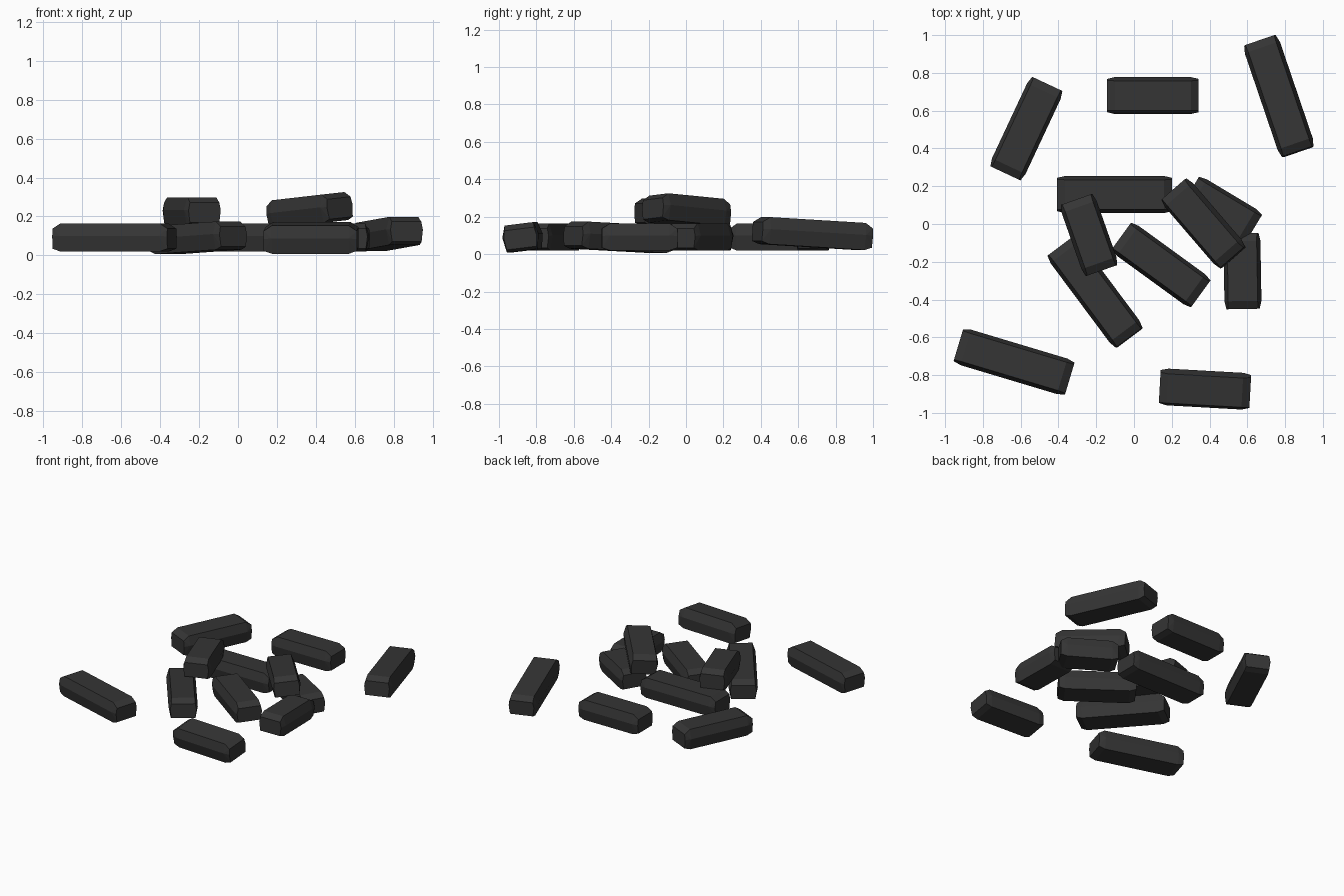
import bpy, bmesh
from math import radians

if "Cube" in bpy.data.objects:
    bpy.data.objects.remove(bpy.data.objects["Cube"])

# dark material shared by every bar
mat = bpy.data.materials.new("dark_grey")
mat.diffuse_color = (0.035, 0.035, 0.035, 1)
mat.use_nodes = True
mat.node_tree.nodes["Principled BSDF"].inputs["Base Color"].default_value = mat.diffuse_color

W, H = 0.098, 0.0725  # half width and half height of a bar


def bar(name, x, y, z, length, yaw, pitch=0, roll=0):
    """Six-sided bar with bevelled ends, made as a convex hull."""
    bm = bmesh.new()
    for s in (-1, 1):
        # full section, set back from the end
        xs = s * (length / 2 - 0.042)
        for py, pz in ((W - 0.02, H), (W, 0.008), (W - 0.015, -H)):
            bm.verts.new((xs, py, pz))
            bm.verts.new((xs, -py, pz))
        # smaller end face
        xe = s * length / 2
        for py, pz in ((W - 0.018, 0.045), (W - 0.01, 0.005), (W - 0.018, -0.058)):
            bm.verts.new((xe, py, pz))
            bm.verts.new((xe, -py, pz))
    bmesh.ops.convex_hull(bm, input=bm.verts[:])
    bmesh.ops.dissolve_limit(bm, angle_limit=radians(1), verts=bm.verts[:], edges=bm.edges[:])
    bmesh.ops.recalc_face_normals(bm, faces=bm.faces[:])
    me = bpy.data.meshes.new(name)
    bm.to_mesh(me)
    bm.free()
    me.materials.append(mat)
    ob = bpy.data.objects.new(name, me)
    ob.location = (x, y, z)
    ob.rotation_euler = (radians(roll), radians(-pitch), radians(yaw))
    bpy.context.collection.objects.link(ob)


# scattered outer bars
bar("outer_bar_back_left", -0.57, 0.505, 0.092, 0.523, 64.9)
bar("outer_bar_back", 0.10, 0.68, 0.092, 0.485, 0)
bar("outer_bar_back_right", 0.767, 0.677, 0.11, 0.623, -71.2, 3.3)
bar("outer_bar_front_left", -0.635, -0.73, 0.092, 0.616, -16.7)
bar("outer_bar_front_right", 0.376, -0.873, 0.09, 0.48, -3.2, 0, 7)

# lower layer of the pile
bar("pile_bar_back", -0.103, 0.156, 0.092, 0.61, 0)
bar("pile_bar_left", -0.206, -0.36, 0.09, 0.607, -53.3, 2.5)
bar("pile_bar_middle", 0.143, -0.217, 0.092, 0.52, -36)
bar("pile_bar_right_back", 0.466, 0.074, 0.092, 0.39, -31)
bar("pile_bar_right_front", 0.574, -0.249, 0.092, 0.402, -89)

# bars resting on top
bar("top_bar_left", -0.238, -0.058, 0.226, 0.40, -70.6)
bar("top_bar_right", 0.368, 0.003, 0.232, 0.478, -49.3, 4.3, 4.8)
